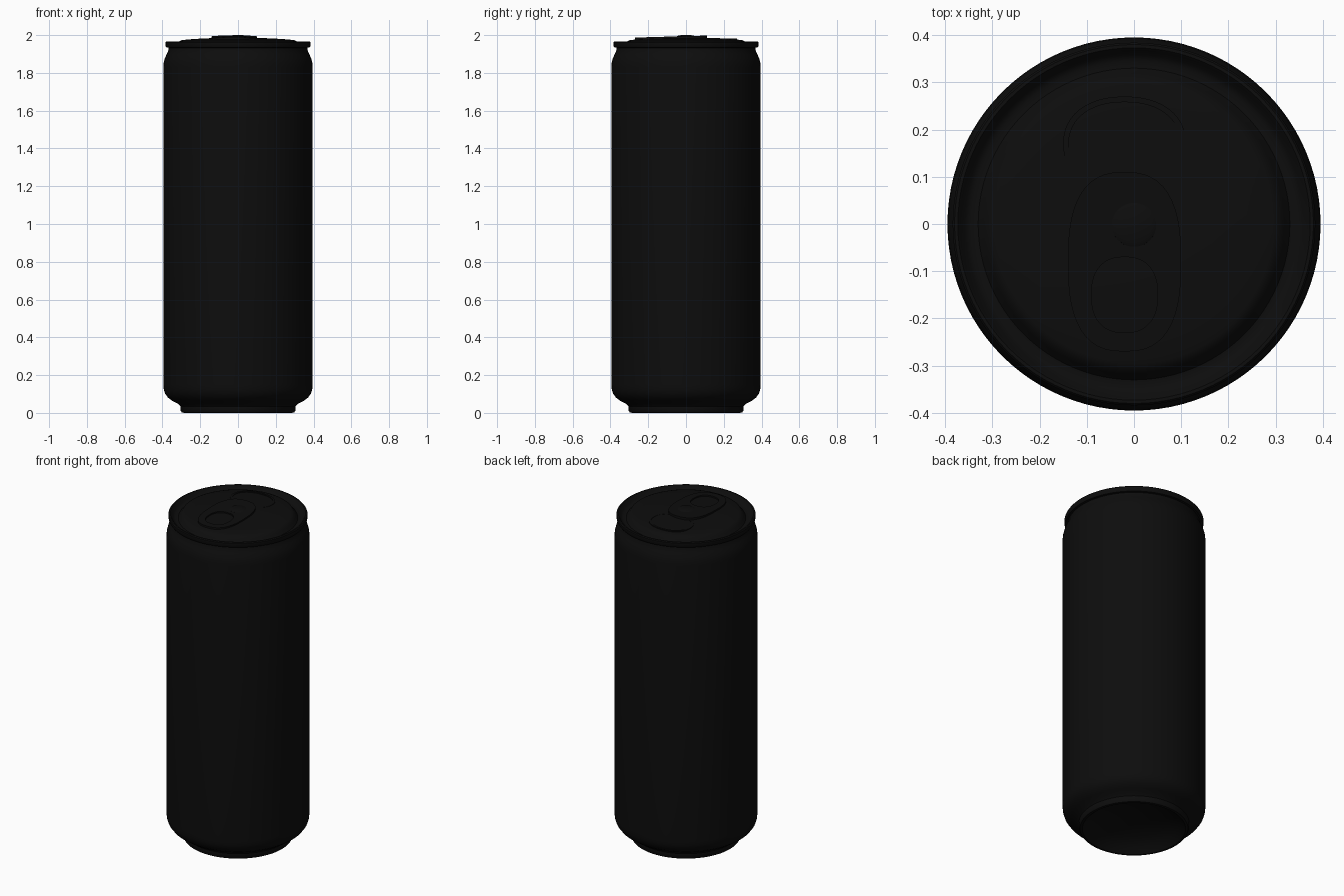
import bpy, bmesh, math
from mathutils import Matrix

cube = bpy.data.objects.get("Cube")
if cube:
    bpy.data.objects.remove(cube, do_unlink=True)

SEGMENTS = 96

black = bpy.data.materials.new("black_metal")
black.use_nodes = True
colour = (0.004, 0.004, 0.004, 1)
black.diffuse_color = colour
black.node_tree.nodes["Principled BSDF"].inputs["Base Color"].default_value = colour


def finish(bm, name, angle=40):
    bmesh.ops.recalc_face_normals(bm, faces=bm.faces)
    mesh = bpy.data.meshes.new(name)
    bm.to_mesh(mesh)
    bm.free()
    obj = bpy.data.objects.new(name, mesh)
    bpy.context.collection.objects.link(obj)
    mesh.materials.append(black)
    bpy.ops.object.select_all(action='DESELECT')
    obj.select_set(True)
    bpy.context.view_layer.objects.active = obj
    bpy.ops.object.shade_smooth_by_angle(angle=math.radians(angle))
    return obj


def lathe(name, profile):
    """Spin an (r, z) profile around the z axis."""
    bm = bmesh.new()
    verts = [bm.verts.new((r, 0, z)) for r, z in profile]
    edges = [bm.edges.new(pair) for pair in zip(verts, verts[1:])]
    bmesh.ops.spin(bm, geom=verts + edges, cent=(0, 0, 0), axis=(0, 0, 1),
                   angle=math.tau, steps=SEGMENTS, use_duplicate=False)
    bmesh.ops.remove_doubles(bm, verts=bm.verts, dist=0.0005)
    return finish(bm, name)


def oval(cx, cy, rx, ry, power=2, count=48):
    """Points of a superellipse outline."""
    points = []
    for i in range(count):
        c, s = math.cos(math.tau * i / count), math.sin(math.tau * i / count)
        points.append((cx + rx * math.copysign(abs(c) ** (2 / power), c),
                       cy + ry * math.copysign(abs(s) ** (2 / power), s)))
    return points


def ring_plate(name, outer, inner, bottom, top):
    """Plate between two outlines; bottom and top are heights as functions of y."""
    bm = bmesh.new()
    loops = [[bm.verts.new((x, y, height(y))) for x, y in outline]
             for outline, height in ((outer, bottom), (outer, top),
                                     (inner, top), (inner, bottom))]
    n = len(outer)
    for k in range(4):
        a, b = loops[k], loops[(k + 1) % 4]
        for i in range(n):
            j = (i + 1) % n
            bm.faces.new((a[i], a[j], b[j], b[i]))
    return finish(bm, name)


# Can wall with necked shoulder and stepped foot, closed below by a concave dome
lathe("can_body", [
    (0, 0.09), (0.1, 0.082), (0.19, 0.06), (0.25, 0.032), (0.275, 0.008),
    (0.285, 0), (0.298, 0.002), (0.304, 0.012), (0.305, 0.035), (0.318, 0.048),
    (0.345, 0.062), (0.37, 0.08), (0.386, 0.102), (0.393, 0.125), (0.395, 0.15),
    (0.395, 1.83), (0.393, 1.855), (0.387, 1.878), (0.377, 1.9),
    (0.369, 1.918), (0.367, 1.935)])

# Seamed rim, countersunk groove and slightly domed lid panel
lathe("lid", [
    (0.367, 1.933), (0.379, 1.935), (0.383, 1.941), (0.384, 1.962),
    (0.38, 1.967), (0.373, 1.967), (0.368, 1.962), (0.358, 1.945),
    (0.345, 1.938), (0.33, 1.94), (0.318, 1.955), (0.308, 1.969),
    (0.295, 1.974), (0.24, 1.979), (0.17, 1.983), (0.08, 1.985), (0, 1.985)])

# Pull tab: outer frame around a finger hole, sloping down towards the front
ring_plate("pull_tab", oval(-0.02, -0.08, 0.12, 0.19, 2.6),
           oval(-0.02, -0.15, 0.07, 0.08, 2.4),
           lambda y: 1.976 + 0.02 * (y + 0.27),
           lambda y: 1.987 + 0.028 * (y + 0.27))

# Rivet holding the tab
lathe("rivet", [(0.05, 1.98), (0.048, 1.994), (0.038, 1.999), (0, 2.0)])

# Raised bead around the pour opening
ring_plate("opening_bead", oval(-0.02, 0.17, 0.13, 0.1, 2.2),
           oval(-0.02, 0.17, 0.118, 0.088, 2.2),
           lambda y: 1.97, lambda y: 1.985 - 0.02 * max(0, y - 0.1))
